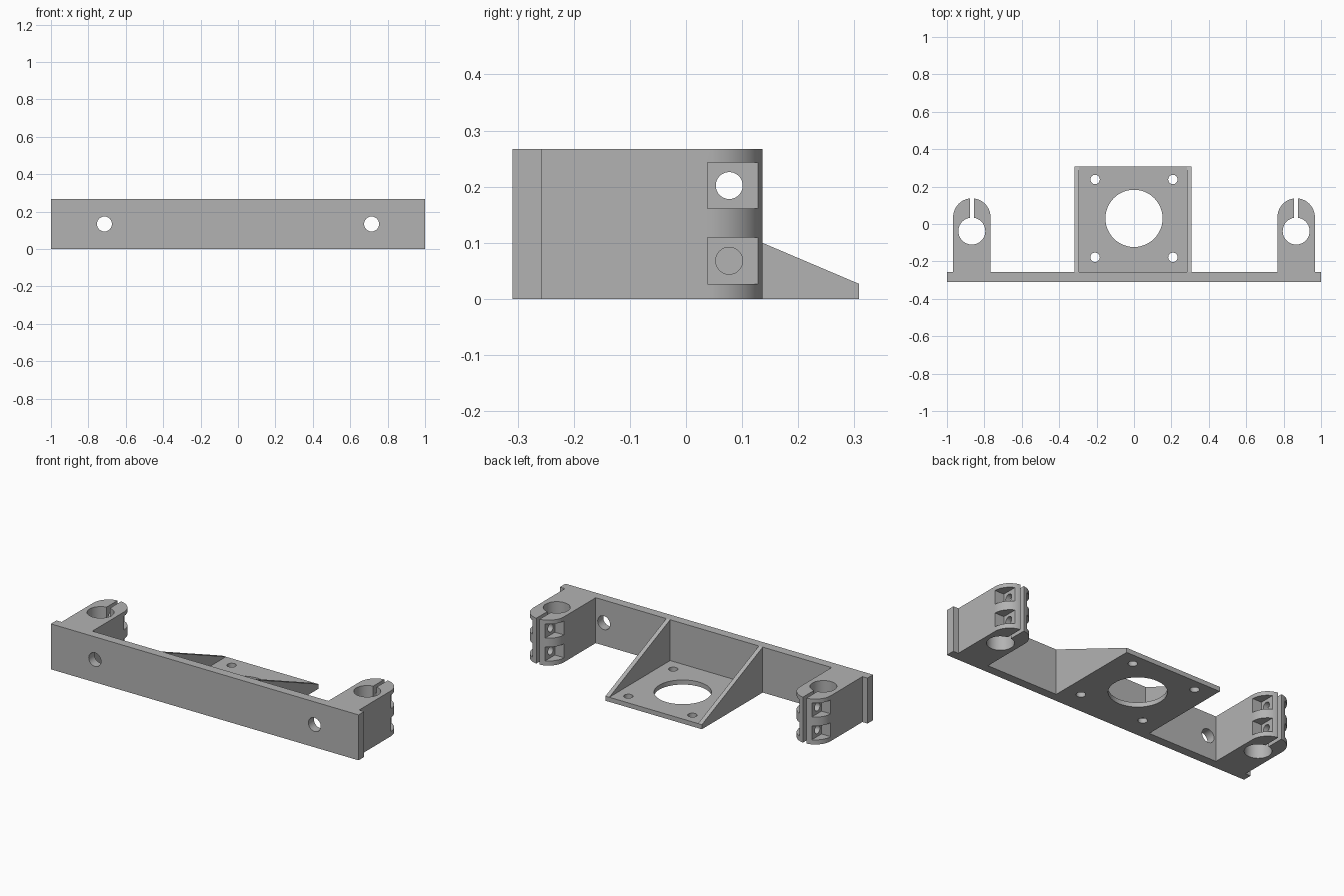
import bpy
import bmesh
import math
from mathutils import Matrix, Vector

if "Cube" in bpy.data.objects:
    bpy.data.objects.remove(bpy.data.objects["Cube"])

# Single grey material
grey = bpy.data.materials.new("plain_grey")
grey.use_nodes = True
COLOUR = (0.45, 0.45, 0.45, 1)
grey.diffuse_color = COLOUR
grey.node_tree.nodes["Principled BSDF"].inputs["Base Color"].default_value = COLOUR

HEIGHT = 0.267
FRONT, BAR_BACK, SHELF_BACK = -0.309, -0.257, 0.308


def finish(name, bm):
    bmesh.ops.recalc_face_normals(bm, faces=bm.faces)
    mesh = bpy.data.meshes.new(name)
    bm.to_mesh(mesh)
    bm.free()
    mesh.materials.append(grey)
    obj = bpy.data.objects.new(name, mesh)
    bpy.context.collection.objects.link(obj)
    return obj


def prism(name, points, offset):
    """Extrude a closed outline of 3D points along an offset."""
    bm = bmesh.new()
    face = bm.faces.new([bm.verts.new(p) for p in points])
    made = bmesh.ops.extrude_face_region(bm, geom=[face])["geom"]
    verts = [v for v in made if isinstance(v, bmesh.types.BMVert)]
    bmesh.ops.translate(bm, verts=verts, vec=offset)
    return finish(name, bm)


def box(name, low, high):
    (x0, y0, z0), (x1, y1, z1) = low, high
    return prism(name, [(x0, y0, z0), (x1, y0, z0), (x1, y1, z0), (x0, y1, z0)],
                 (0, 0, z1 - z0))


def drill(axis, centre, radius, length):
    """Cylinder cutter along the given axis."""
    bm = bmesh.new()
    turn = Vector((0, 0, 1)).rotation_difference(Vector(axis)).to_matrix().to_4x4()
    bmesh.ops.create_cone(bm, cap_ends=True, segments=48, radius1=radius,
                          radius2=radius, depth=length,
                          matrix=Matrix.Translation(centre) @ turn)
    return finish("cutter", bm)


def activate(obj):
    bpy.ops.object.select_all(action="DESELECT")
    obj.select_set(True)
    bpy.context.view_layer.objects.active = obj


def cut(obj, cutters):
    activate(obj)
    for cutter in cutters:
        cutter.hide_render = True
        mod = obj.modifiers.new("cut", "BOOLEAN")
        mod.operation, mod.solver, mod.object = "DIFFERENCE", "EXACT", cutter
        bpy.ops.object.modifier_apply(modifier=mod.name)
        bpy.data.objects.remove(cutter)


def smooth(obj):
    activate(obj)
    bpy.ops.object.shade_smooth_by_angle(angle=math.radians(30))
    obj.modifiers.new("weighted", "WEIGHTED_NORMAL").keep_sharp = True


# Mounting bar with two screw holes
bar = box("mounting_bar", (-1, FRONT, 0), (1, BAR_BACK, HEIGHT))
cut(bar, [drill((0, 1, 0), (s * 0.714, FRONT, HEIGHT / 2), 0.04, 0.4) for s in (-1, 1)])
smooth(bar)

# Rod clamps: rounded arm, rod hole, slot, bolt holes and nut pockets
HALF, ARC_Y = 0.1, 0.037
for side, cx in (("left", 0.867), ("right", -0.867)):
    outline = [(cx - HALF, BAR_BACK, 0), (cx + HALF, BAR_BACK, 0)]
    for i in range(33):
        a = math.pi * i / 32
        outline.append((cx + HALF * math.cos(a), ARC_Y + HALF * math.sin(a), 0))
    clamp = prism(side + "_rod_clamp", outline, (0, 0, HEIGHT))
    cutters = [drill((0, 0, 1), (cx, -0.038, HEIGHT / 2), 0.072, 0.6),
               box("cutter", (cx - 0.011, -0.038, -0.1), (cx + 0.011, 0.3, 0.4))]
    for z in (0.068, 0.202):
        cutters.append(drill((1, 0, 0), (cx, 0.077, z), 0.024, 0.5))
        for s in (-1, 1):
            inner, outer = sorted((cx + s * 0.041, cx + s * 0.15))
            cutters.append(box("cutter", (inner, 0.038, z - 0.041),
                               (outer, 0.2, z + 0.041)))
    cut(clamp, cutters)
    smooth(clamp)

# Motor shelf with a large centre hole and four screw holes
LEFT, RIGHT, WALL, FLOOR = 0.308, -0.319, 0.025, 0.027
shelf = box("motor_shelf", (RIGHT + WALL, BAR_BACK, 0), (LEFT - WALL, SHELF_BACK, FLOOR))
cutters = [drill((0, 0, 1), (0, 0.03, 0), 0.153, 0.2)]
for x in (-0.208, 0.208):
    for y in (-0.178, 0.238):
        cutters.append(drill((0, 0, 1), (x, y, 0), 0.025, 0.2))
cut(shelf, cutters)
smooth(shelf)

# Sloping side gussets
for side, x in (("left", LEFT - WALL), ("right", RIGHT)):
    prism(side + "_gusset", [(x, BAR_BACK, 0), (x, SHELF_BACK, 0),
                             (x, SHELF_BACK, FLOOR), (x, BAR_BACK, HEIGHT)],
          (WALL, 0, 0))
